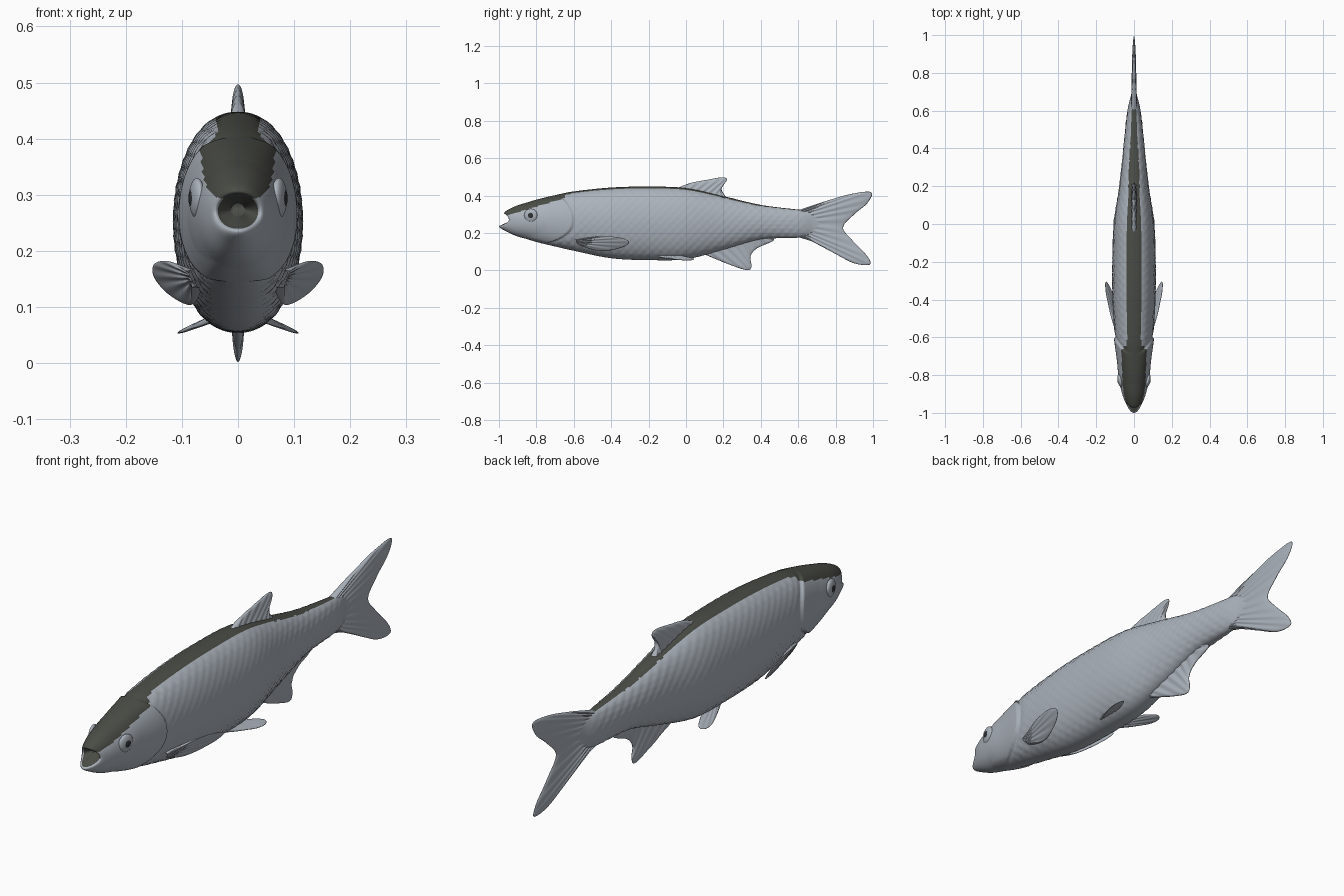
import bpy, bmesh, math
from mathutils import Vector

if "Cube" in bpy.data.objects:
    bpy.data.objects.remove(bpy.data.objects["Cube"])


def material(name, color):
    m = bpy.data.materials.new(name)
    m.use_nodes = True
    m.diffuse_color = (*color, 1)
    bsdf = m.node_tree.nodes["Principled BSDF"]
    bsdf.inputs["Base Color"].default_value = (*color, 1)
    bsdf.inputs["Roughness"].default_value = 0.6
    return m


SILVER = material("silver grey", (0.41, 0.45, 0.50))
DARK = material("dark olive", (0.068, 0.072, 0.06))
BLACK = material("pupil black", (0.03, 0.033, 0.036))


def clamp(v):
    return max(0.0, min(1.0, v))


def curve(pts, n):
    """Sample a smooth curve through the points, n + 1 samples."""
    out, last = [], len(pts) - 1
    for i in range(n + 1):
        t = i / n * last
        k = min(int(t), last - 1)
        f = t - k
        quad = [pts[max(0, min(last, k + o))] for o in (-1, 0, 1, 2)]
        out.append([b + 0.5 * f * (c - a + f * (2 * a - 5 * b + 4 * c - d
                    + f * (3 * (b - c) + d - a))) for a, b, c, d in zip(*quad)])
    return out


def finish(bm, name, mats, mirror=False):
    bmesh.ops.recalc_face_normals(bm, faces=bm.faces[:])
    for f in bm.faces:
        f.smooth = True
    mesh = bpy.data.meshes.new(name)
    bm.to_mesh(mesh)
    bm.free()
    for m in mats:
        mesh.materials.append(m)
    ob = bpy.data.objects.new(name, mesh)
    bpy.context.collection.objects.link(ob)
    if mirror:
        ob.modifiers.new("Mirror", "MIRROR")
    return ob


# Body stations: y, top, bottom, half width; the first two line the mouth
STATIONS = [
    (-.91, .285, .262, .012), (-.935, .297, .245, .03),
    (-.947, .307, .234, .041), (-.93, .325, .215, .052),
    (-.88, .352, .18, .068), (-.8, .378, .152, .083),
    (-.7, .402, .128, .092), (-.6, .422, .105, .1),
    (-.4, .443, .065, .112), (-.2, .448, .055, .113),
    (0, .44, .06, .106), (.2, .397, .11, .077),
    (.4, .35, .165, .055), (.6, .325, .175, .034),
    (.68, .318, .19, .016), (.74, .305, .2, .006)]
RINGS, SEGS = 300, 96


def relief(y, z, s):
    """Raised gill cover and overlapping scales."""
    g = y + 0.6 + (0.09 if s > 0 else 0.17) * s * s
    side = clamp((1 - abs(s)) * 6)
    if g < 0:
        return 0.007 * side * clamp(1 + g / 0.13) * clamp(-g / 0.008)
    groove = -0.003 * clamp(1 - g / 0.03)
    a, b = (y + z) * 70, (y - z) * 70
    scale = abs(math.sin(a) * math.sin(b)) * clamp(g / 0.05) * clamp((0.66 - y) * 8)
    return side * (groove + 0.003 * scale)


def body():
    bm = bmesh.new()
    rings = []
    for y, top, bot, half in curve(STATIONS, RINGS):
        mid, h = (top + bot) / 2, (top - bot) / 2
        lip = clamp((-0.85 - y) / 0.097)
        ring = []
        for j in range(SEGS):
            ang = math.tau * j / SEGS
            c, s = math.cos(ang), math.sin(ang)
            d = relief(y, mid + h * s, s)
            x = math.copysign(abs(c) ** 0.92, c) * half + c * d
            jut = lip * s * s * (0.025 if s > 0 else 0.053)
            ring.append(bm.verts.new((x, y - jut, mid + (h + d) * s)))
        rings.append(ring)
    for i in range(RINGS):
        for j in range(SEGS):
            k = (j + 1) % SEGS
            f = bm.faces.new((rings[i][j], rings[i][k], rings[i + 1][k], rings[i + 1][j]))
            p = f.calc_center_median()
            # Dark mouth, crown and back stripe
            if p.y < -0.645:
                dark = i < 30 or p.z > 0.29 + 0.3 * (p.y + 0.97)
            else:
                width = 0.038 - 0.042 * clamp(p.y)
                dark = j < SEGS / 2 and abs(p.x) < width and p.y < 0.66
            f.material_index = int(dark)
    for ring in (rings[0], rings[-1]):
        bm.faces.new(ring).material_index = int(ring is rings[0])
    return finish(bm, "body", [SILVER, DARK])


def fin(name, root, margin, thick, place, rays, mirror=False):
    """Thin tapering fin lofted from its root to its free margin."""
    bm = bmesh.new()
    nu, nv = 96, 12
    lo, hi = curve(root, nu), curve(margin, nu)
    for side in (-1, 1):
        grid = []
        for i in range(nu + 1):
            u = i / nu
            row = []
            for j in range(nv + 1):
                v = 1 - (1 - j / nv) ** 2
                a, b = [p + (q - p) * v for p, q in zip(lo[i], hi[i])]
                t = thick * (1 - 0.5 * v) * math.sqrt(max(0, 1 - v ** 8))
                t *= clamp(6 * math.sin(math.pi * u))
                t *= 1 + 0.15 * math.sin(math.tau * rays * u)
                row.append(bm.verts.new(place(a, b, side * t)))
            grid.append(row)
        for i in range(nu):
            for j in range(nv):
                bm.faces.new((grid[i][j], grid[i + 1][j], grid[i + 1][j + 1], grid[i][j + 1]))
    bmesh.ops.remove_doubles(bm, verts=bm.verts[:], dist=0.00005)
    return finish(bm, name, [SILVER], mirror)


def upright(a, b, t):
    return Vector((t, a, b))


def pectoral(a, b, t):
    return Vector((0.05 + (b - 0.1) * 0.55 + (a + 0.585) * 0.25 + t, a, b))


def pelvic(a, b, t):
    return Vector((a, b, 0.085 - 0.4 * (a - 0.03) + t))


body()

# Single fins on the centre line
fin("tail_fin", [(.6, .322), (.6, .25), (.6, .178)],
    [(.6, .322), (.73, .365), (.88, .408), (.99, .418), (.97, .36), (.9, .3),
     (.84, .23), (.89, .16), (.97, .075), (.98, .03), (.88, .045), (.74, .13), (.6, .178)],
    0.014, upright, 14)
fin("dorsal_fin", [(-.06, .435), (.08, .41), (.225, .38)],
    [(-.06, .435), (.02, .466), (.1, .482), (.19, .497), (.22, .485), (.19, .435), (.225, .38)],
    0.014, upright, 9)
fin("anal_fin", [(.1, .085), (.28, .15), (.46, .175)],
    [(.1, .085), (.235, .03), (.325, .002), (.35, .02), (.345, .075), (.38, .118), (.465, .157), (.46, .175)],
    0.013, upright, 9)

# Paired fins
fin("pectoral_fins", [(-.59, .165), (-.585, .15), (-.57, .135)],
    [(-.59, .165), (-.46, .182), (-.35, .175), (-.305, .15), (-.35, .12), (-.46, .104), (-.57, .135)],
    0.009, pectoral, 7, True)
fin("pelvic_fins", [(.03, -.2), (.025, -.16), (.025, -.12)],
    [(.03, -.2), (.075, -.1), (.104, -.02), (.106, .03), (.085, .04), (.05, -.03), (.025, -.12)],
    0.007, pelvic, 7, True)


# Eyes: a flattened ball with a smaller pupil standing just proud of it
def eye_part(name, x, depth, radius, mat):
    bm = bmesh.new()
    bmesh.ops.create_uvsphere(bm, u_segments=32, v_segments=16, radius=1)
    turn = -0.2
    for v in bm.verts:
        px, py = v.co.x * depth, v.co.y * radius
        v.co = (x + px * math.cos(turn) - py * math.sin(turn),
                -0.83 + px * math.sin(turn) + py * math.cos(turn),
                0.294 + v.co.z * radius)
    finish(bm, name, [mat], True)


eye_part("eyes", 0.073, 0.013, 0.036, SILVER)
eye_part("pupils", 0.078, 0.01, 0.02, BLACK)
